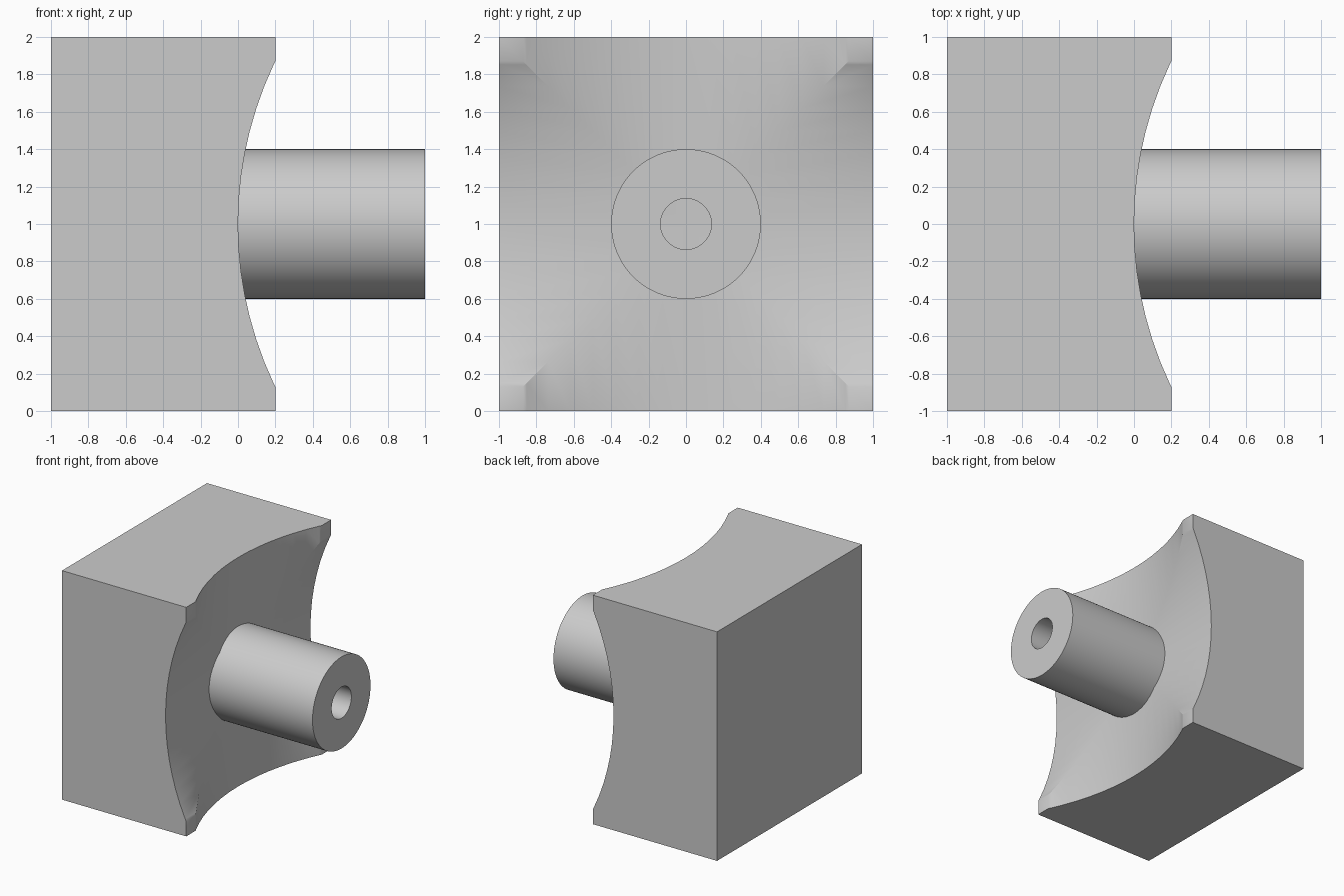
import bpy
import math

cube = bpy.data.objects.get("Cube")
if cube:
    bpy.data.objects.remove(cube, do_unlink=True)

grey = bpy.data.materials.new("plain_grey")
grey.use_nodes = True
COLOUR = (0.6, 0.6, 0.6, 1)
grey.diffuse_color = COLOUR
grey.node_tree.nodes["Principled BSDF"].inputs["Base Color"].default_value = COLOUR


def cylinder(name, radius, depth, location, rotation, sides=100):
    bpy.ops.mesh.primitive_cylinder_add(vertices=sides, radius=radius, depth=depth,
                                        location=location, rotation=rotation)
    obj = bpy.context.object
    obj.name = name
    obj.data.materials.append(grey)
    return obj


def cut(target, cutter):
    mod = target.modifiers.new("cut", "BOOLEAN")
    mod.operation = "DIFFERENCE"
    mod.solver = "EXACT"
    mod.object = cutter
    bpy.context.view_layer.objects.active = target
    bpy.ops.object.modifier_apply(modifier=mod.name)
    bpy.data.objects.remove(cutter, do_unlink=True)


def smooth(obj):
    bpy.ops.object.select_all(action="DESELECT")
    obj.select_set(True)
    bpy.context.view_layer.objects.active = obj
    bpy.ops.object.shade_smooth_by_angle(angle=math.radians(30))


# Block with a face hollowed by two crossed large cylinders
bpy.ops.mesh.primitive_cube_add(size=1, location=(-0.4, 0, 1))
block = bpy.context.object
block.name = "block"
block.scale = (1.2, 2, 2)
bpy.ops.object.transform_apply(location=False, rotation=False, scale=True)
block.data.materials.append(grey)
for tilt in (0, math.pi / 2):
    cut(block, cylinder("hollow_cutter", 2, 4, (2, 0, 1), (tilt, 0, 0)))
smooth(block)

# Round shaft with a central bore that ends at the block face
along_x = (0, math.pi / 2, 0)
shaft = cylinder("shaft", 0.4, 1.05, (0.475, 0, 1), along_x)
cut(shaft, cylinder("bore_cutter", 0.136, 1.4, (0.5, 0, 1), along_x, 64))
smooth(shaft)
